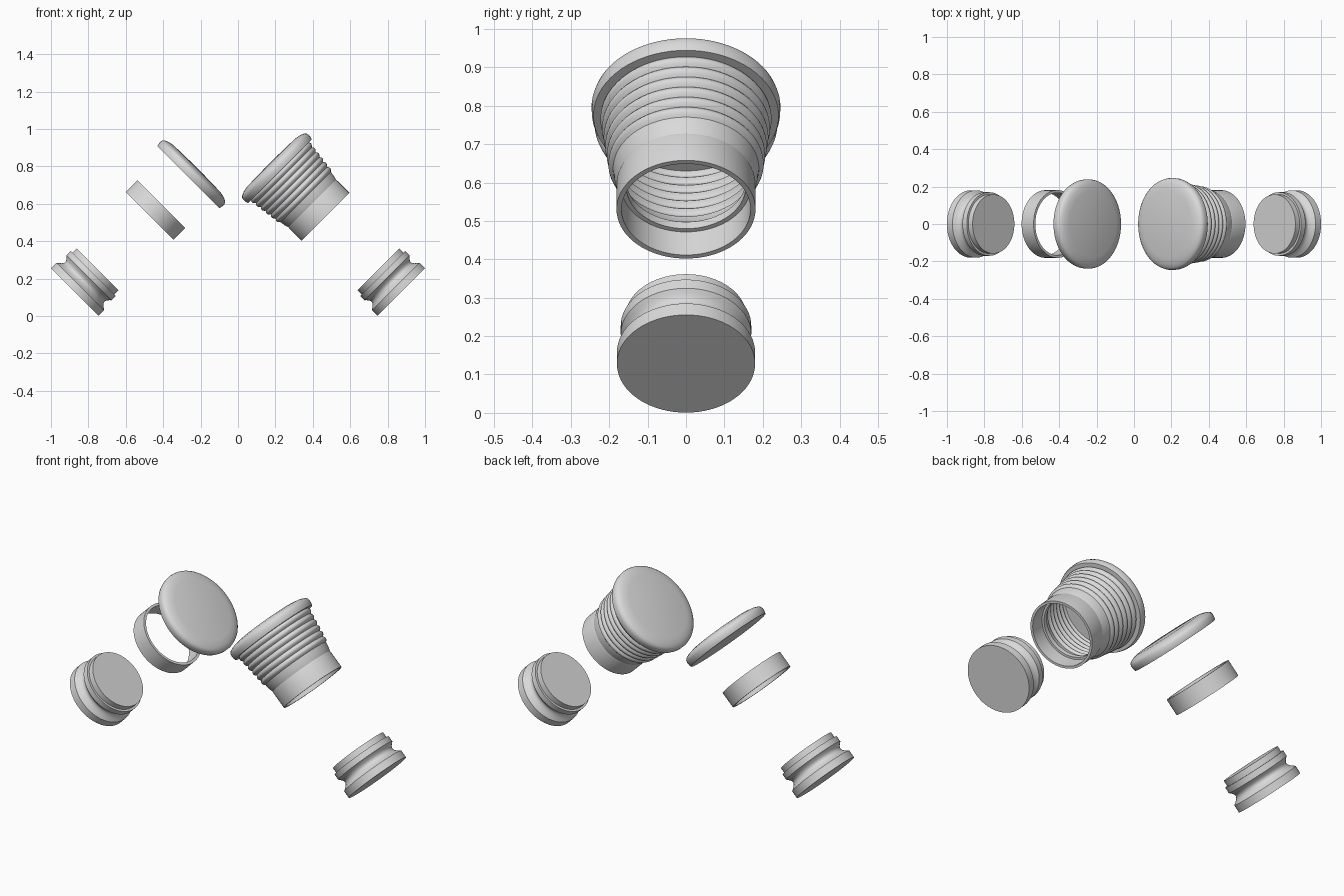
import bpy, bmesh, math

cube = bpy.data.objects.get("Cube")
if cube:
    bpy.data.objects.remove(cube, do_unlink=True)

grey = bpy.data.materials.new("light_grey")
grey.use_nodes = True
COLOUR = (0.7, 0.7, 0.7, 1)
grey.diffuse_color = COLOUR
grey.node_tree.nodes["Principled BSDF"].inputs["Base Color"].default_value = COLOUR


def lathe(name, profile, x, z, tilt, closed=False, scale=1):
    """Spin (radius, height) points about the part's axis, then tilt it sideways."""
    bm = bmesh.new()
    verts = [bm.verts.new((r, 0, h)) for r, h in profile]
    pairs = list(zip(verts, verts[1:]))
    if closed:
        pairs.append((verts[-1], verts[0]))
    edges = [bm.edges.new(p) for p in pairs]
    bmesh.ops.spin(bm, geom=verts + edges, cent=(0, 0, 0), axis=(0, 0, 1),
                   angle=math.tau, steps=72)
    bmesh.ops.remove_doubles(bm, verts=bm.verts, dist=0.0001)
    bmesh.ops.recalc_face_normals(bm, faces=bm.faces)
    mesh = bpy.data.meshes.new(name)
    bm.to_mesh(mesh)
    bm.free()
    mesh.materials.append(grey)
    obj = bpy.data.objects.new(name, mesh)
    bpy.context.collection.objects.link(obj)
    obj.location = (x, 0, z)
    obj.rotation_euler.y = math.radians(tilt)
    obj.scale = (scale,) * 3
    bpy.ops.object.select_all(action='DESELECT')
    obj.select_set(True)
    bpy.context.view_layer.objects.active = obj
    bpy.ops.object.shade_smooth_by_angle(angle=math.radians(32))
    return obj


# Grooved stoppers, one on each side
groove = [(0.18 - 0.026 * math.sin(math.pi * k / 8) - 0.01 * k / 8, 0.042 + 0.066 * k / 8)
          for k in range(9)]
stopper = [(0, 0), (0.18, 0)] + groove + [(0.17, 0.14), (0.158, 0.14), (0.158, 0.172), (0, 0.172)]
for name, side in (("right_stopper", -1), ("left_stopper", 1)):
    lathe(name, stopper, side * 0.873, 0.128, -45 * side)

# Open collar ring
lathe("collar_ring", [(0.181, 0), (0.181, 0.09), (0.167, 0.09), (0.167, 0)],
      -0.473, 0.535, 45, closed=True)

# Rounded lids, one loose and one closing the cup
lid = [(0, 0), (0.234, 0), (0.238, 0.012), (0.239, 0.03), (0.236, 0.041), (0.228, 0.049),
       (0.21, 0.057), (0.178, 0.064), (0, 0.068)]
lathe("loose_lid", lid, -0.265, 0.743, 45)
lathe("cup_lid", lid, 0.224, 0.774, -45, scale=1.03)

# Ridged tapering cup, with the ridges repeated on the inner wall
RIDGES, STEPS, START, END = 6, 6, 0.15, 0.348
ridged = []
for i in range(RIDGES * STEPS + 1):
    f = i / (RIDGES * STEPS)
    bump = 0.01 * math.sin(math.pi * (i % STEPS) / STEPS)
    ridged.append((0.19 + 0.025 * f + bump, START + (END - START) * f))
neck = [(0.181, 0), (0.181, 0.092), (0.179, 0.1), (0.186, 0.12)]
inner = [(r - 0.014, h) for r, h in reversed(ridged)]
mouth = [(0.17, 0.125), (0.156, 0.11), (0.156, 0.085), (0.168, 0.085), (0.168, 0)]
lathe("ridged_cup", neck + ridged + inner + mouth, 0.468, 0.53, -45, closed=True)
